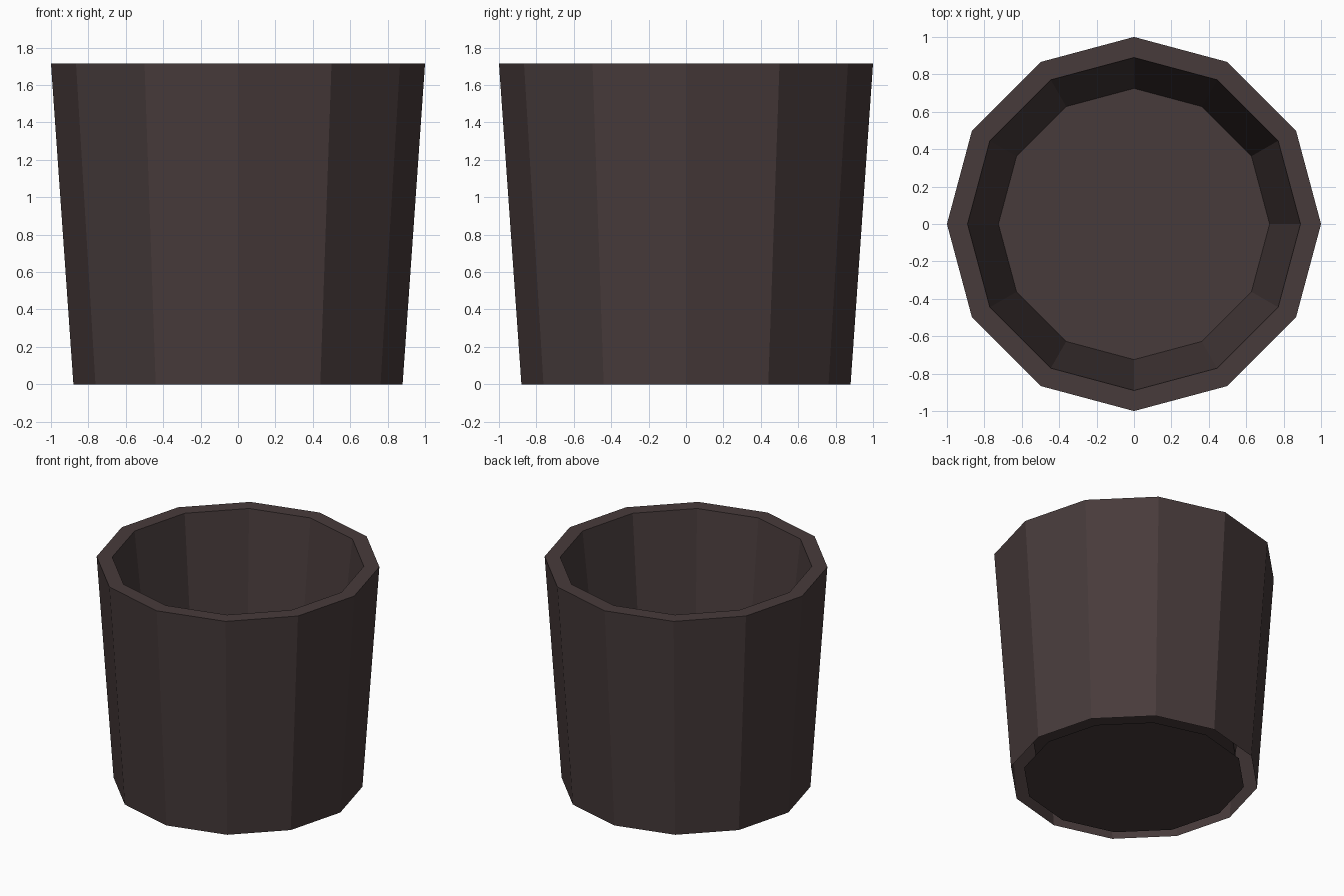
import bpy, bmesh, math

if "Cube" in bpy.data.objects:
    bpy.data.objects.remove(bpy.data.objects["Cube"])

SIDES = 12

mat = bpy.data.materials.new("dark brown clay")
mat.diffuse_color = (0.064, 0.044, 0.044, 1.0)
mat.use_nodes = True
mat.node_tree.nodes["Principled BSDF"].inputs["Base Color"].default_value = mat.diffuse_color


def ring(bm, r, z):
    return [bm.verts.new((r * math.cos(2 * math.pi * i / SIDES),
                          r * math.sin(2 * math.pi * i / SIDES), z))
            for i in range(SIDES)]


def finish(bm, name):
    mesh = bpy.data.meshes.new(name)
    bm.to_mesh(mesh)
    bm.free()
    mesh.materials.append(mat)
    obj = bpy.data.objects.new(name, mesh)
    bpy.context.collection.objects.link(obj)
    return obj


# Pot: tapered outer wall, flat rim, inner wall and raised floor
bm = bmesh.new()
rings = [ring(bm, r, z) for r, z in
         [(0.88, 0.0), (1.0, 1.715), (0.89, 1.715), (0.725, 0.25)]]
for a, b in zip(rings, rings[1:]):
    for i in range(SIDES):
        j = (i + 1) % SIDES
        bm.faces.new((a[i], a[j], b[j], b[i]))
bm.faces.new(rings[-1])
finish(bm, "pot")

# Base plate under the pot, with an open gap around it
bm = bmesh.new()
bm.faces.new(list(reversed(ring(bm, 0.786, 0.0))))
finish(bm, "base_plate")
